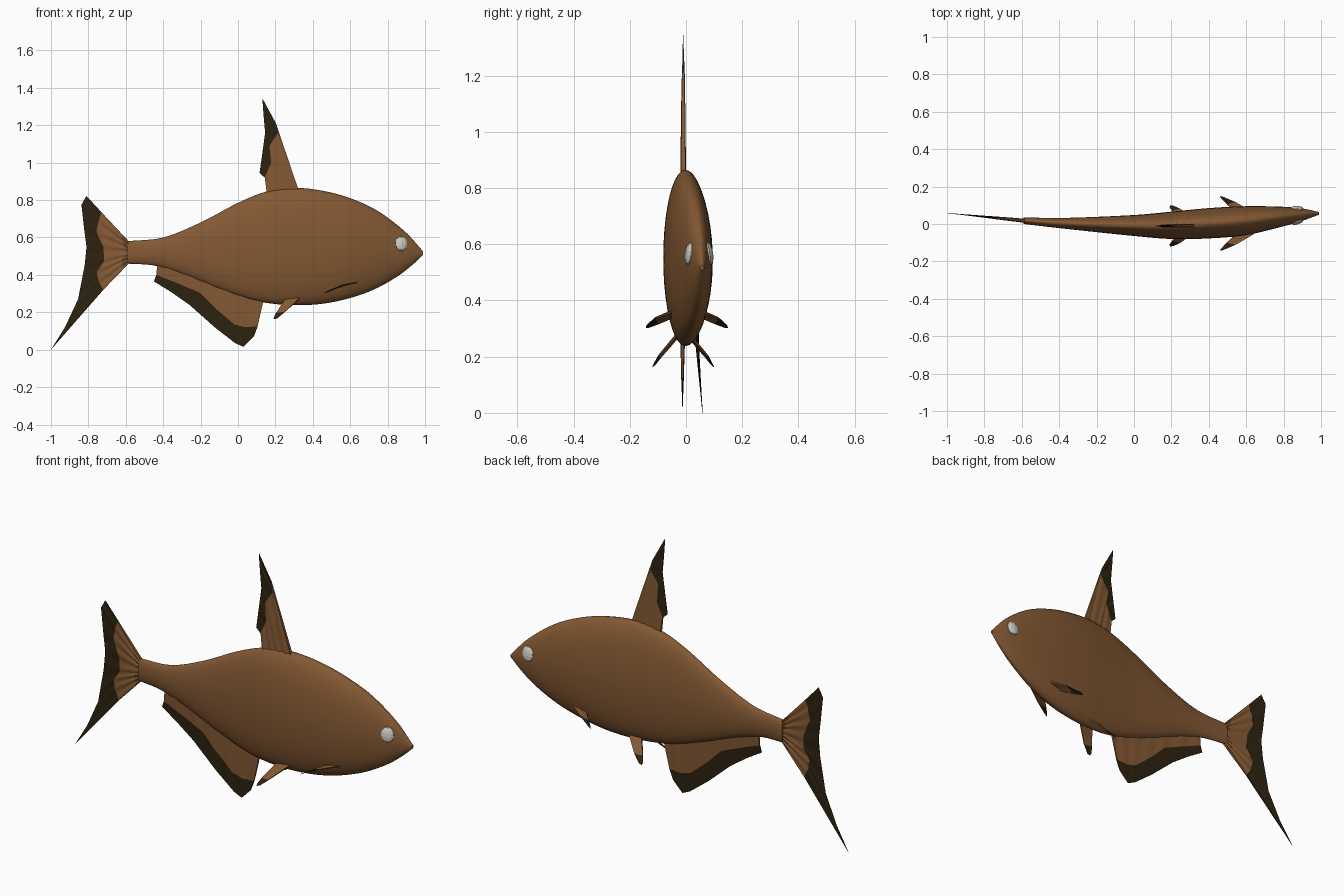
import bpy, bmesh, math
from mathutils import Vector

if "Cube" in bpy.data.objects:
    bpy.data.objects.remove(bpy.data.objects["Cube"])


def material(name, rgb):
    m = bpy.data.materials.new(name)
    m.diffuse_color = (*rgb, 1)
    m.use_nodes = True
    m.node_tree.nodes["Principled BSDF"].inputs["Base Color"].default_value = m.diffuse_color
    return m


BROWN = material("brown skin", (0.23, 0.10, 0.033))
DARK = material("dark fin edge", (0.026, 0.016, 0.005))
PALE = material("pale eye", (0.62, 0.60, 0.56))


def finish(name, bm, mats, angle=40):
    bmesh.ops.recalc_face_normals(bm, faces=bm.faces)
    me = bpy.data.meshes.new(name)
    bm.to_mesh(me)
    bm.free()
    ob = bpy.data.objects.new(name, me)
    bpy.context.collection.objects.link(ob)
    for m in mats:
        me.materials.append(m)
    bpy.ops.object.select_all(action='DESELECT')
    ob.select_set(True)
    bpy.context.view_layer.objects.active = ob
    bpy.ops.object.shade_smooth_by_angle(angle=math.radians(angle))
    return ob


def curve(pts, x):
    """Smooth (Hermite) interpolation through (x, value) points."""
    n = len(pts)
    x = min(max(x, pts[0][0]), pts[-1][0])
    i = max(k for k in range(n - 1) if pts[k][0] <= x)

    def slope(k):
        a, b = pts[max(k - 1, 0)], pts[min(k + 1, n - 1)]
        return (b[1] - a[1]) / (b[0] - a[0])
    (x0, v0), (x1, v1) = pts[i], pts[i + 1]
    h = x1 - x0
    t = (x - x0) / h
    return ((2*t**3 - 3*t**2 + 1) * v0 + (t**3 - 2*t**2 + t) * h * slope(i)
            + (3*t**2 - 2*t**3) * v1 + (t**3 - t**2) * h * slope(i + 1))


# body outlines: back, belly, swimming bend and half width along x
TOP = [(-.59, .58), (-.4, .60), (-.2, .68), (0, .785), (.15, .845), (.3, .865), (.45, .85),
       (.6, .81), (.75, .74), (.9, .625), (.99, .525)]
BELLY = [(-.59, .46), (-.45, .45), (-.3, .405), (-.1, .325), (.1, .26), (.3, .238), (.5, .253),
         (.7, .31), (.85, .39), (.94, .46), (.99, .508)]
BEND = [(-.59, .018), (-.4, .005), (0, -.008), (.2, -.007), (.4, .004), (.6, .018), (.8, .04),
        (.9, .05), (.99, .057)]
WIDTH = [(-.59, .018), (-.4, .027), (0, .056), (.2, .073), (.4, .081), (.6, .077), (.8, .052),
         (.9, .033), (.99, .007)]

# body: elliptical rings lofted from tail to nose
bm = bmesh.new()
rings, N, S = [], 40, 60
for i in range(S + 1):
    x = -.59 + 1.58 * i / S
    zt, zb, y, w = (curve(c, x) for c in (TOP, BELLY, BEND, WIDTH))
    rings.append([bm.verts.new((x, y + w * math.cos(a), (zt + zb) / 2 + (zt - zb) / 2 * math.sin(a)))
                  for a in (2 * math.pi * k / N for k in range(N))])
for a, b in zip(rings, rings[1:]):
    for k in range(N):
        bm.faces.new((a[k], a[(k + 1) % N], b[(k + 1) % N], b[k]))
bm.faces.new(rings[0])
bm.faces.new(rings[-1])
finish("body", bm, [BROWN])


def fin(name, rays, axis, thick=.007, ripple=0.0):
    """Thin fin from rays of (root, colour border, tip); outer strip is dark."""
    axis = Vector(axis).normalized()
    fine = []
    for a, b in zip(rays, rays[1:]):
        fine += [[p.lerp(q, s / 4) for p, q in zip(a, b)] for s in range(4)]
    fine.append(rays[-1])
    bm = bmesh.new()
    sides = []
    for sgn in (1, -1):
        grid = []
        for i, (r, m, t) in enumerate(fine):
            wave = ripple * math.sin(i * math.pi / 2)
            pts = ((r, thick), (r.lerp(m, .5), thick * .8), (m, thick * .5), (t, thick * .1))
            grid.append([bm.verts.new(p + axis * (sgn * h + (wave if j < 3 else 0)))
                         for j, (p, h) in enumerate(pts)])
        sides.append(grid)
        for a, b in zip(grid, grid[1:]):
            for j in range(3):
                bm.faces.new((a[j], a[j + 1], b[j + 1], b[j])).material_index = int(j == 2)
    f, g = sides
    for i in (0, -1):                       # close the leading and trailing edges
        for j in range(3):
            bm.faces.new((f[i][j], f[i][j + 1], g[i][j + 1], g[i][j])).material_index = int(j == 2)
    for i in range(len(fine) - 1):          # close root and rim
        for j in (0, 3):
            bm.faces.new((f[i][j], f[i + 1][j], g[i + 1][j], g[i][j])).material_index = int(j == 3)
    finish(name, bm, [BROWN, DARK])


def upright(rays, y):
    return [[Vector((x, y(x), z)) for x, z in ray] for ray in rays]


# tail fin, long lower lobe, bending sideways
fin("tail_fin", upright([
    ((-.58, .575), (-.73, .735), (-.81, .822)),
    ((-.58, .56), (-.745, .69), (-.837, .775)),
    ((-.58, .545), (-.757, .63), (-.822, .64)),
    ((-.58, .53), (-.72, .55), (-.81, .55)),
    ((-.58, .51), (-.715, .475), (-.82, .45)),
    ((-.58, .495), (-.755, .415), (-.855, .27)),
    ((-.58, .48), (-.745, .365), (-.925, .12)),
    ((-.58, .465), (-.72, .32), (-1, .0)),
], lambda x: .018 - (x + .59) * .1), (0, 1, 0), .008, .003)

# back fin
fin("dorsal_fin", upright([
    ((.325, .85), (.203, 1.21), (.13, 1.345)),
    ((.28, .85), (.215, 1.16), (.137, 1.25)),
    ((.24, .85), (.168, 1.09), (.145, 1.16)),
    ((.2, .84), (.177, 1.0), (.13, 1.05)),
    ((.155, .83), (.143, .92), (.115, .945)),
], lambda x: -.01), (0, 1, 0), .008, .002)

# belly fin along the underside
fin("anal_fin", upright([
    ((-.43, .47), (-.437, .40), (-.45, .365)),
    ((-.34, .44), (-.335, .36), (-.36, .31)),
    ((-.24, .40), (-.205, .305), (-.26, .24)),
    ((-.14, .37), (-.125, .225), (-.125, .12)),
    ((-.04, .33), (-.02, .135), (-.015, .035)),
    ((.05, .30), (.04, .12), (.03, .015)),
    ((.14, .28), (.105, .125), (.085, .07)),
], lambda x: curve(BEND, x) - .004), (0, 1, 0), .006, .0015)

# paired fins and eyes, mirrored about the bend of the body
for s, side in ((-1, "right"), (1, "left")):
    def pt(x, off, z, c):
        return Vector((x, c + s * off, z))
    fin(side + "_pectoral_fin", [[pt(*p, .003) for p in ray] for ray in (
        ((.64, .055, .36), (.545, .112, .338), (.475, .143, .312)),
        ((.59, .055, .35), (.515, .108, .328), (.46, .146, .303)),
        ((.55, .055, .34), (.50, .100, .318), (.465, .135, .303)),
    )], (.25, s * .5, 1), .005)
    fin(side + "_pelvic_fin", [[pt(*p, -.01) for p in ray] for ray in (
        ((.33, .025, .275), (.25, .088, .202), (.21, .108, .168)),
        ((.29, .025, .27), (.225, .085, .198), (.193, .109, .163)),
        ((.25, .025, .265), (.205, .08, .198), (.19, .100, .170)),
    )], (.1, s * .75, -.65 * -1), .005)
    bm = bmesh.new()
    bmesh.ops.create_uvsphere(bm, u_segments=10, v_segments=7, radius=1)
    eye = finish(side + "_eye", bm, [PALE], 20)
    eye.scale = (.034, .014, .04)
    eye.location = (.873, curve(BEND, .873) + s * .035, .567)
    eye.rotation_euler = (s * .15, 0, -s * .19 + .11)
